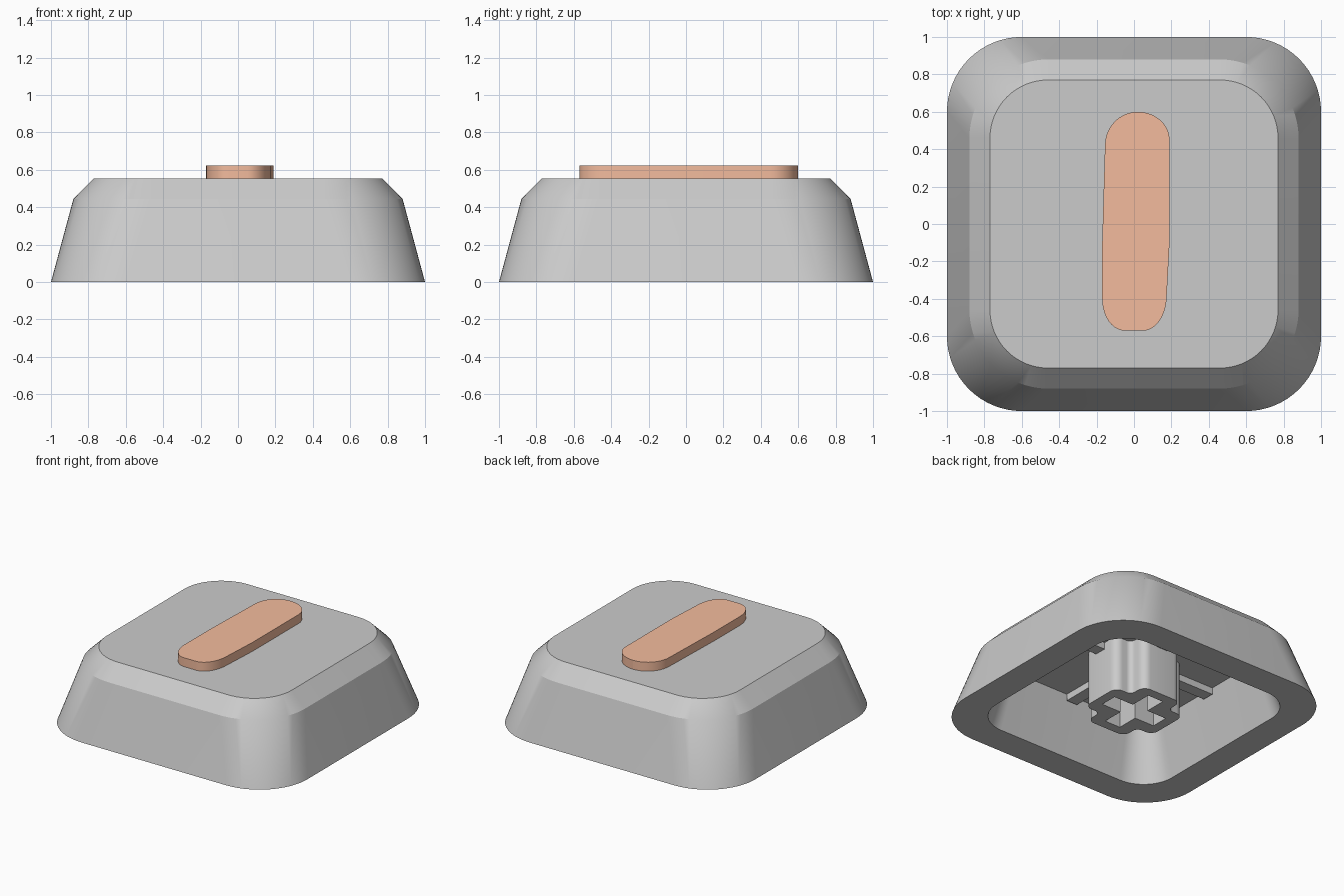
import bpy, bmesh, math
from mathutils import Vector

if "Cube" in bpy.data.objects:
    bpy.data.objects.remove(bpy.data.objects["Cube"])


def fillet(corners, n=12):
    """Round every (x, y, radius) corner of a closed outline."""
    out, count = [], len(corners)
    for i, (x, y, r) in enumerate(corners):
        p = Vector((x, y))
        a = (Vector(corners[i - 1][:2]) - p).normalized()
        b = (Vector(corners[(i + 1) % count][:2]) - p).normalized()
        if r == 0:
            out.append(p)
            continue
        half = a.angle(b) / 2
        centre = p + (a + b).normalized() * (r / math.sin(half))
        start = p + a * (r / math.tan(half)) - centre
        end = p + b * (r / math.tan(half)) - centre
        sweep = start.angle_signed(end)
        for k in range(n + 1):
            t = -sweep * k / n
            c, s = math.cos(t), math.sin(t)
            out.append(centre + Vector((start.x * c - start.y * s, start.x * s + start.y * c)))
    return out


def rounded_square(h, r):
    return fillet([(h, -h, r), (h, h, r), (-h, h, r), (-h, -h, r)], 16)


def arc(cx, cy, rx, ry, start, n=10):
    """Quarter ellipse starting at an angle in degrees."""
    angles = [math.radians(start + 90 * k / n) for k in range(n + 1)]
    return [(cx + rx * math.cos(t), cy + ry * math.sin(t)) for t in angles]


def finish(name, bm, smooth=25):
    bmesh.ops.recalc_face_normals(bm, faces=bm.faces)
    me = bpy.data.meshes.new(name)
    bm.to_mesh(me)
    bm.free()
    ob = bpy.data.objects.new(name, me)
    bpy.context.collection.objects.link(ob)
    bpy.ops.object.select_all(action='DESELECT')
    ob.select_set(True)
    bpy.context.view_layer.objects.active = ob
    bpy.ops.object.shade_smooth_by_angle(angle=math.radians(smooth))
    return ob


def loft(name, sections):
    """Skin a stack of (outline, z) sections and cap both ends."""
    bm = bmesh.new()
    rings = [[bm.verts.new((p[0], p[1], z)) for p in pts] for pts, z in sections]
    for lo, hi in zip(rings, rings[1:]):
        for i in range(len(lo)):
            j = (i + 1) % len(lo)
            bm.faces.new((lo[i], lo[j], hi[j], hi[i]))
    bm.faces.new(rings[0][::-1])
    bm.faces.new(rings[-1])
    return finish(name, bm)


def tube(name, outlines, z0, z1):
    """Extrude a flat outline with holes."""
    bm = bmesh.new()
    edges = []
    for pts in outlines:
        vs = [bm.verts.new((p[0], p[1], z0)) for p in pts]
        edges += [bm.edges.new((vs[i - 1], vs[i])) for i in range(len(vs))]
    bmesh.ops.triangle_fill(bm, edges=edges, use_beauty=True)
    res = bmesh.ops.extrude_face_region(bm, geom=bm.faces[:], use_keep_orig=True)
    top = [v for v in res['geom'] if isinstance(v, bmesh.types.BMVert)]
    bmesh.ops.translate(bm, verts=top, vec=(0, 0, z1 - z0))
    return finish(name, bm)


def cross(length, width, tip_r, inner_r):
    """Plus-shaped outline, one arm turned four times."""
    arm = [(length, -width, tip_r), (length, width, tip_r), (width, width, inner_r)]
    pts = []
    for q in range(4):
        c, s = round(math.cos(q * math.pi / 2)), round(math.sin(q * math.pi / 2))
        pts += [(x * c - y * s, x * s + y * c, r) for x, y, r in arm]
    return fillet(pts, 6)


# hollow cap: ceiling, inner wall, rim, outer wall, chamfer, top
loft("cap_shell", [
    (rounded_square(0.66, 0.17), 0.41),
    (rounded_square(0.78, 0.25), 0.0),
    (rounded_square(1.0, 0.40), 0.0),
    (rounded_square(0.88, 0.42), 0.445),
    (rounded_square(0.77, 0.31), 0.555),
])

# mounting stem with its cross-shaped socket
tube("stem", [cross(0.30, 0.165, 0.06, 0.04), cross(0.228, 0.065, 0, 0)], 0.0, 0.415)

# four stiffening ribs under the ceiling
for q, side in enumerate(("right", "back", "left", "front")):
    bm = bmesh.new()
    bmesh.ops.create_cube(bm, size=1)
    for v in bm.verts:
        reach = 0.27 if v.co.x < 0 else 0.66
        v.co = (reach, v.co.y * 0.09, 0.36 if v.co.z < 0 else 0.415)
    rib = finish("rib_" + side, bm)
    rib.rotation_euler.z = q * math.pi / 2

# raised coloured bar on the top
bar = (arc(0.02, 0.45, 0.17, 0.15, 0) + arc(0.02, 0.42, 0.175, 0.18, 90)
       + [(-0.17, -0.1)] + arc(-0.05, -0.40, 0.12, 0.17, 180)
       + arc(0.05, -0.38, 0.125, 0.19, 270) + [(0.19, -0.1)])
inlay = loft("top_bar", [(bar, 0.54), (bar, 0.622)])
mat = bpy.data.materials.new("orange")
mat.diffuse_color = (0.9, 0.5, 0.34, 1)
mat.use_nodes = True
mat.node_tree.nodes["Principled BSDF"].inputs["Base Color"].default_value = mat.diffuse_color
inlay.data.materials.append(mat)
